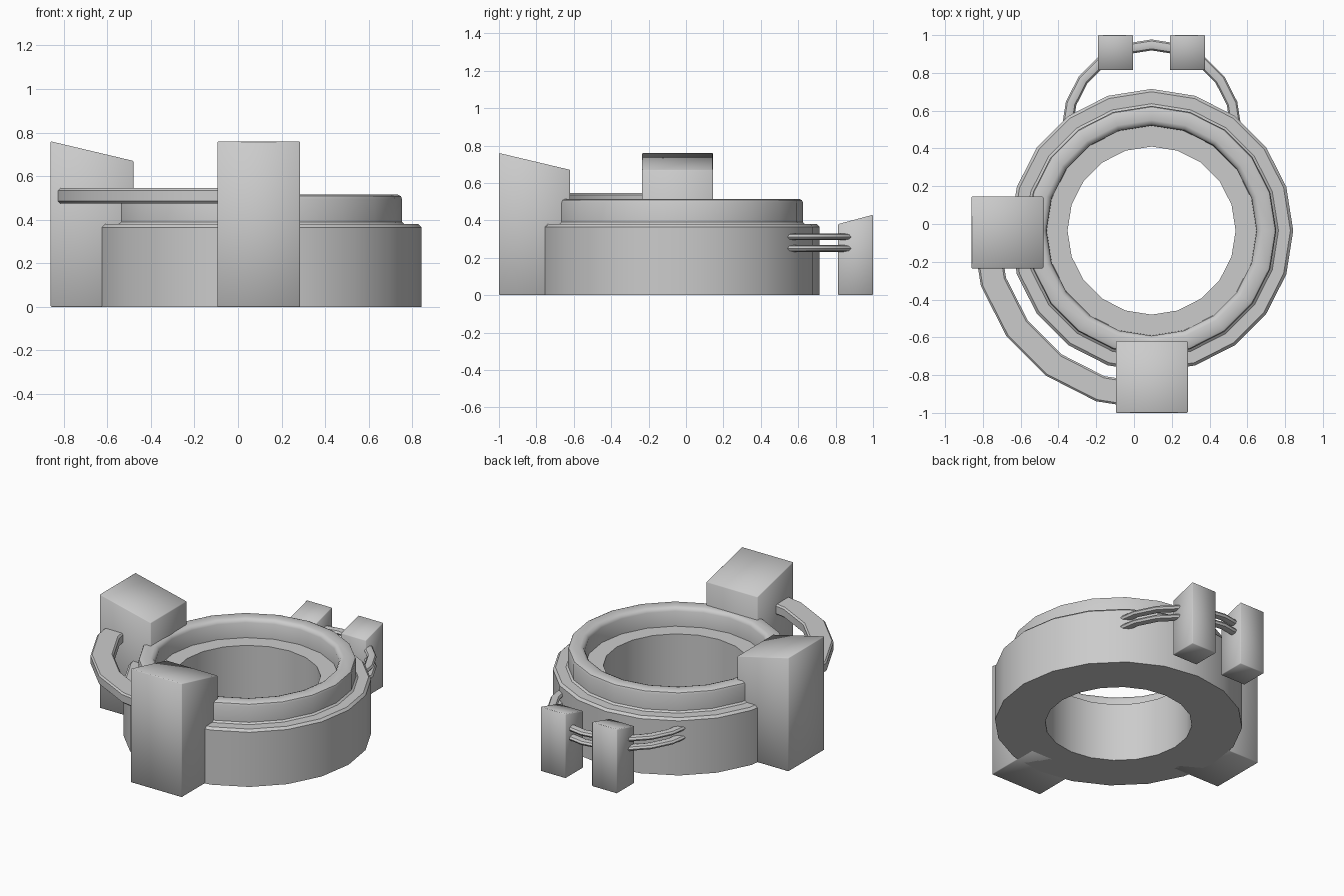
import bpy, bmesh
from math import radians, sin, cos

if "Cube" in bpy.data.objects:
    bpy.data.objects.remove(bpy.data.objects["Cube"])

CX, CY = 0.093, -0.035   # axis of the main ring


def finish(name, bm, angle=40):
    bmesh.ops.recalc_face_normals(bm, faces=bm.faces)
    me = bpy.data.meshes.new(name)
    bm.to_mesh(me)
    bm.free()
    ob = bpy.data.objects.new(name, me)
    bpy.context.collection.objects.link(ob)
    bpy.ops.object.select_all(action='DESELECT')
    ob.select_set(True)
    bpy.context.view_layer.objects.active = ob
    bpy.ops.object.shade_smooth_by_angle(angle=radians(angle))
    return ob


def sweep(name, profile, centre, start, end, step=18):
    """Turn a closed (radius, z) profile around a vertical axis."""
    bm = bmesh.new()
    full = end - start == 360
    count = (end - start) // step + (0 if full else 1)
    rings = []
    for i in range(count):
        a = radians(start + i * step)
        rings.append([bm.verts.new((centre[0] + r * cos(a), centre[1] + r * sin(a), z))
                      for r, z in profile])
    n = len(profile)
    for i in range(count if full else count - 1):
        p, q = rings[i], rings[(i + 1) % count]
        for j in range(n):
            k = (j + 1) % n
            bm.faces.new((p[j], p[k], q[k], q[j]))
    if not full:
        bm.faces.new(rings[0])
        bm.faces.new(rings[-1])
    return finish(name, bm)


def post(name, x, y, size, high, low, slope):
    """Square post whose top falls along the slope direction."""
    bm = bmesh.new()
    bmesh.ops.create_cube(bm, size=1)
    for v in bm.verts:
        t = v.co.x * slope[0] + v.co.y * slope[1] + 0.5
        z = high + (low - high) * t if v.co.z > 0 else 0
        v.co = (x + v.co.x * size, y + v.co.y * size, z)
    bmesh.ops.bevel(bm, geom=bm.edges[:], offset=0.004, segments=1, affect='EDGES')
    return finish(name, bm, 50)


# Stepped ring with an inner ledge
sweep("stepped_ring",
      [(0.445, 0), (0.75, 0), (0.75, 0.365), (0.735, 0.38), (0.672, 0.38),
       (0.66, 0.39), (0.66, 0.495), (0.655, 0.508), (0.64, 0.515), (0.585, 0.515),
       (0.567, 0.508), (0.557, 0.49), (0.555, 0.39), (0.445, 0.39)],
      (CX, CY), 0, 360)

# Large posts at the front and left
post("front_post", 0.095, -0.81, 0.38, 0.76, 0.67, (0, 1))
post("left_post", -0.67, -0.045, 0.38, 0.76, 0.67, (1, 0))

# Small posts at the back
for side, x in (("left", -0.097), ("right", 0.283)):
    post("back_post_" + side, x, 0.907, 0.186, 0.38, 0.43, (0, 1))

# Flat curved band joining the large posts
sweep("corner_band",
      [(0.81, 0.485), (0.82, 0.475), (0.94, 0.475), (0.95, 0.485),
       (0.95, 0.535), (0.94, 0.545), (0.82, 0.545), (0.81, 0.535)],
      (CX, CY), 180, 270)

# Pair of curved rails joining the ring to the small posts
for label, z in (("upper", 0.312), ("lower", 0.25)):
    rail = [(0.448 + 0.029 * cos(radians(a)), z + 0.018 * sin(radians(a)))
            for a in range(0, 360, 45)]
    sweep("back_rail_" + label, rail, (CX, 0.5), 0, 180)
